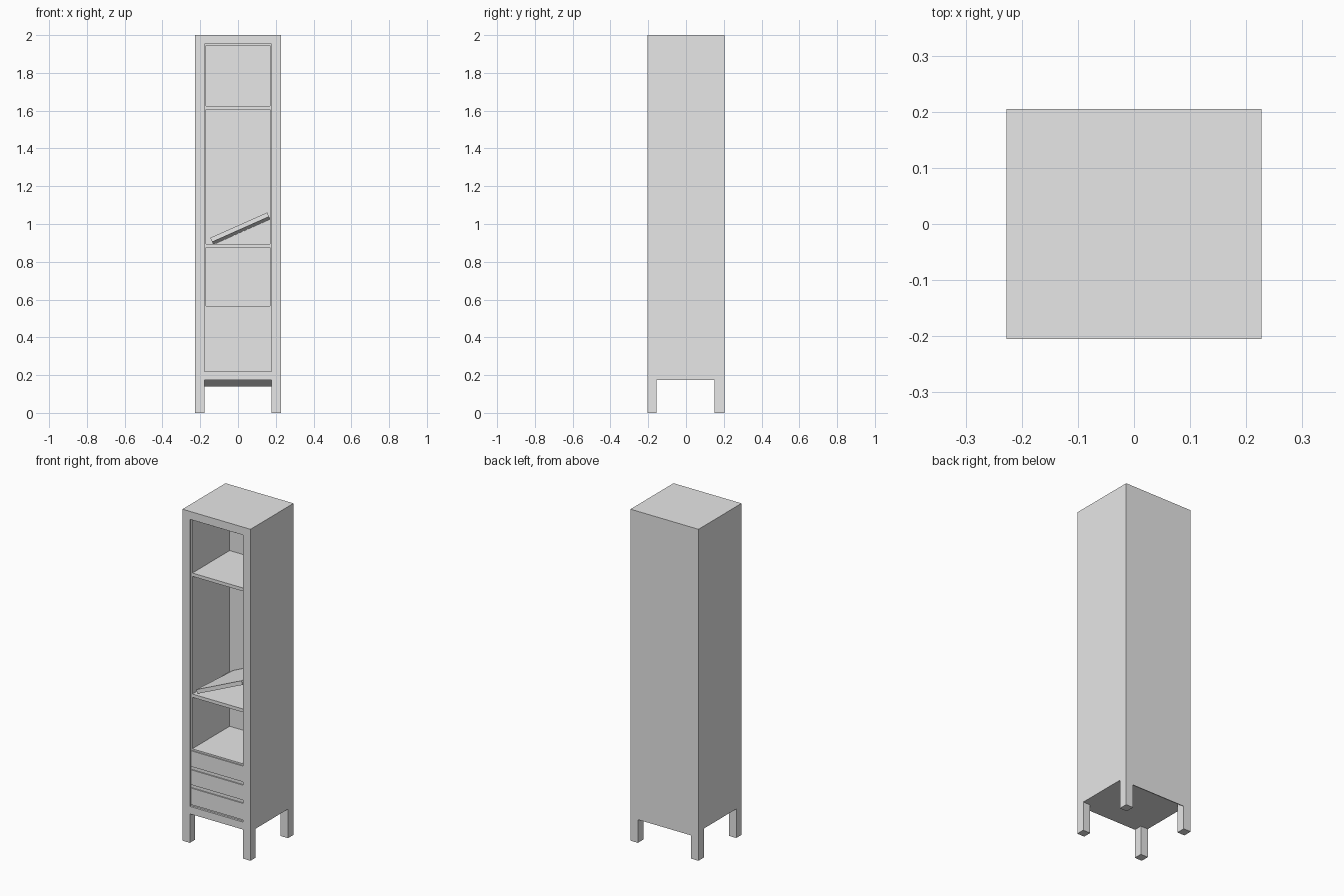
import bpy
import bmesh
from math import radians
from mathutils import Matrix, Vector

cube = bpy.data.objects.get("Cube")
if cube:
    bpy.data.objects.remove(cube, do_unlink=True)

grey = bpy.data.materials.new("plain grey")
grey.use_nodes = True
grey.diffuse_color = (0.8, 0.8, 0.8, 1)
grey.node_tree.nodes["Principled BSDF"].inputs["Base Color"].default_value = (0.8, 0.8, 0.8, 1)

W, D = 0.227, 0.205        # half width and half depth
INNER = 0.17               # half width of the interior
OPEN = 0.177               # half width of the front opening
BASE = 0.175               # underside height
BACK = 0.163               # face of the interior back wall


def finish(name, bm):
    bmesh.ops.recalc_face_normals(bm, faces=bm.faces)
    mesh = bpy.data.meshes.new(name)
    bm.to_mesh(mesh)
    bm.free()
    mesh.materials.append(grey)
    obj = bpy.data.objects.new(name, mesh)
    bpy.context.collection.objects.link(obj)
    return obj


def box(name, lo, hi, turn=None):
    lo, hi = Vector(lo), Vector(hi)
    bm = bmesh.new()
    bmesh.ops.create_cube(bm, size=1)
    bmesh.ops.scale(bm, vec=hi - lo, verts=bm.verts)
    if turn:
        bmesh.ops.transform(bm, matrix=turn, verts=bm.verts)
    bmesh.ops.translate(bm, vec=(lo + hi) / 2, verts=bm.verts)
    return finish(name, bm)


def cut(target, cutter, op="DIFFERENCE"):
    mod = target.modifiers.new(cutter.name, "BOOLEAN")
    mod.operation = op
    mod.solver = "EXACT"
    mod.object = cutter
    cutter.hide_render = True
    cutter.hide_set(True)
    cutter.display_type = "WIRE"


# Case: solid block hollowed from the front, with a shallow rebate round the opening
case = box("case", (-W, -D, 0), (W, D, 2))
cut(case, box("opening_cutter", (-OPEN, -D - 0.1, 0.22), (OPEN, -D + 0.012, 1.952)))
cut(case, box("interior_cutter", (-INNER, -D - 0.1, 0.565), (INNER, BACK, 1.945)))

# Legs: what remains after cutting the underside both ways
cut(case, box("side_leg_cutter", (-W - 0.1, -0.155, -0.1), (W + 0.1, 0.152, BASE)))


# Lengthwise cut, its roof dropping towards the back rail
def leg_profile(name):
    outline = [(-D - 0.1, -0.1), (-D - 0.1, BASE), (0.152, BASE),
               (D, 0.14), (D + 0.1, 0.14), (D + 0.1, -0.1)]
    bm = bmesh.new()
    face = bm.faces.new([bm.verts.new((-0.178, y, z)) for y, z in outline])
    ext = bmesh.ops.extrude_face_region(bm, geom=[face])
    moved = [v for v in ext["geom"] if isinstance(v, bmesh.types.BMVert)]
    bmesh.ops.translate(bm, vec=(0.356, 0, 0), verts=moved)
    return finish(name, bm)


cut(case, leg_profile("front_leg_cutter"))

# Fixed shelves
for name, z in (("middle_shelf", 0.875), ("upper_shelf", 1.605)):
    box(name, (-INNER, -0.192, z), (INNER, BACK, z + 0.02))

# Drawer fronts
for i, (low, high) in enumerate(((0.23, 0.33), (0.35, 0.44), (0.46, 0.555))):
    box(f"drawer_front_{i + 1}", (-0.174, -0.2, low), (0.174, -0.19, high))

# Loose shelf leaning between the middle shelf and the side wall
tilt = Matrix.Rotation(radians(-24), 4, "Y") @ Matrix.Rotation(radians(2.5), 4, "X").inverted()
box("leaning_shelf", (-0.153, -0.19, 0.964), (0.177, 0.155, 0.988), tilt)
